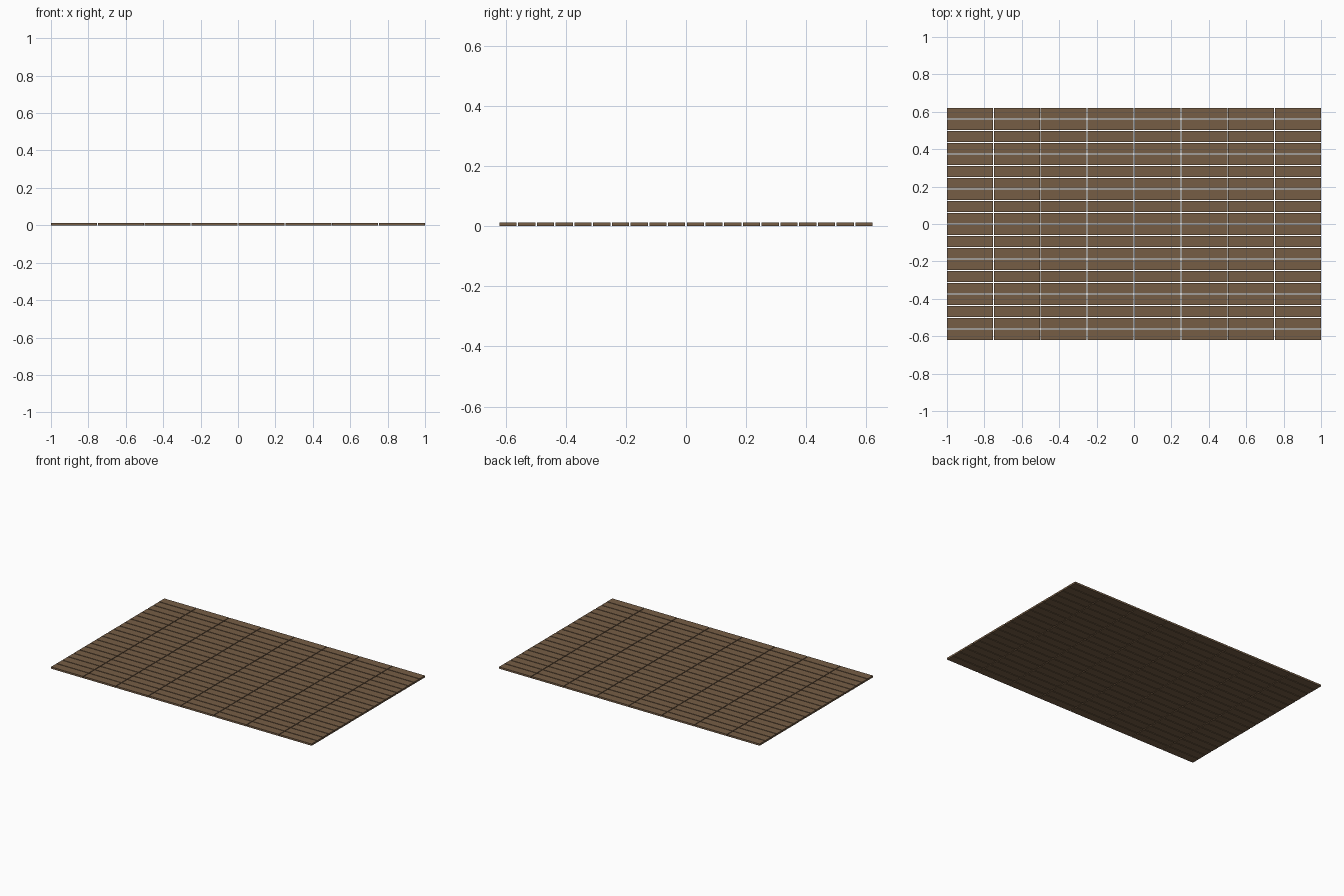
import bpy

if "Cube" in bpy.data.objects:
    bpy.data.objects.remove(bpy.data.objects["Cube"])

COLS, ROWS = 8, 20
LENGTH, WIDTH, THICK = 2.0, 1.242, 0.0125
GAP = 0.005

# brown wood
wood = bpy.data.materials.new("brown_wood")
wood.diffuse_color = (0.18, 0.11, 0.06, 1)
wood.use_nodes = True
wood.node_tree.nodes["Principled BSDF"].inputs["Base Color"].default_value = wood.diffuse_color

px = (LENGTH + GAP) / COLS
py = (WIDTH + GAP) / ROWS

# one plank mesh, shared by every plank
bpy.ops.mesh.primitive_cube_add(size=1)
first = bpy.context.object
mesh = first.data
mesh.name = "plank"
for v in mesh.vertices:
    v.co.x *= px - GAP
    v.co.y *= py - GAP
    v.co.z *= THICK
mesh.materials.append(wood)
bpy.data.objects.remove(first)

# grid of planks with open gaps between them
for i in range(COLS):
    for j in range(ROWS):
        plank = bpy.data.objects.new(f"floor_plank_{i + 1}_{j + 1}", mesh)
        plank.location = ((i - (COLS - 1) / 2) * px, (j - (ROWS - 1) / 2) * py, THICK / 2)
        bpy.context.collection.objects.link(plank)
